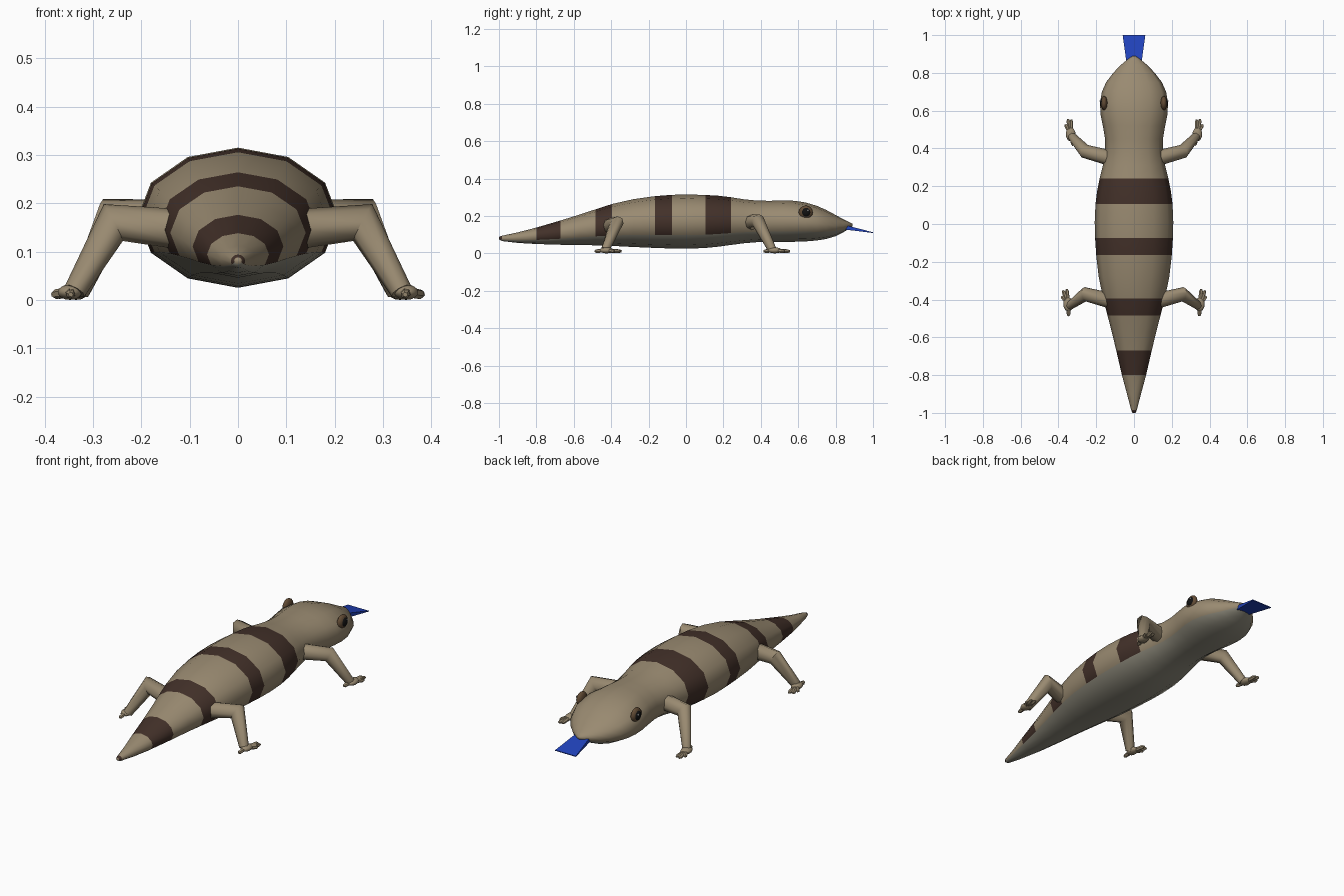
import bpy, bmesh, math
from mathutils import Vector, Matrix

if "Cube" in bpy.data.objects:
    bpy.data.objects.remove(bpy.data.objects["Cube"])


def material(name, rgb):
    m = bpy.data.materials.new(name)
    m.diffuse_color = (*rgb, 1)
    m.use_nodes = True
    m.node_tree.nodes["Principled BSDF"].inputs["Base Color"].default_value = m.diffuse_color
    return m


TAN = material("tan skin", (0.32, 0.255, 0.165))
BELLY = material("belly skin", (0.27, 0.255, 0.20))
BROWN = material("brown band", (0.055, 0.03, 0.022))
BLUE = material("blue tongue", (0.015, 0.055, 0.50))
BLACK = material("pupil black", (0.006, 0.006, 0.006))
RIM = material("eye rim", (0.12, 0.07, 0.035))
WHITE = material("eye glint", (0.9, 0.9, 0.9))


def finish(name, bm, mats, smooth=True):
    bmesh.ops.recalc_face_normals(bm, faces=bm.faces)
    me = bpy.data.meshes.new(name)
    bm.to_mesh(me)
    bm.free()
    for m in mats:
        me.materials.append(m)
    for p in me.polygons:
        p.use_smooth = smooth
    ob = bpy.data.objects.new(name, me)
    bpy.context.collection.objects.link(ob)
    return ob


def loft(bm, rings, pick=lambda i, j: 0):
    vs = [[bm.verts.new(p) for p in r] for r in rings]
    n = len(vs[0])
    for i in range(len(vs) - 1):
        for j in range(n):
            k = (j + 1) % n
            f = bm.faces.new((vs[i][j], vs[i][k], vs[i + 1][k], vs[i + 1][j]))
            f.material_index = pick(i, j)
    bm.faces.new(vs[0])
    bm.faces.new(vs[-1])


def tube(bm, pts, radii, n=8):
    """Tapered tube through points with mitred joints."""
    pts = [Vector(p) for p in pts]
    d = [(b - a).normalized() for a, b in zip(pts, pts[1:])]
    u = d[0].orthogonal().normalized()
    rings = []
    for i, (p, r) in enumerate(zip(pts, radii)):
        prev, nxt = d[max(i - 1, 0)], d[min(i, len(d) - 1)]
        t = (prev + nxt).normalized()
        v = prev.cross(u)
        ring = []
        for k in range(n):
            a = math.tau * k / n
            o = (u * math.cos(a) + v * math.sin(a)) * r
            ring.append(p + o - prev * (o.dot(t) / prev.dot(t)))
        rings.append(ring)
        u = prev.rotation_difference(nxt) @ u
    loft(bm, rings)


def ball(bm, loc, size, seg=12):
    bmesh.ops.create_uvsphere(bm, u_segments=seg, v_segments=8, radius=1,
                              matrix=Matrix.Translation(loc) @ Matrix.Diagonal((*size, 1)))


# body stations: y, half width, top z, bottom z
S = [(-1.0, .008, .088, .074), (-.985, .015, .094, .066), (-.90, .037, .112, .056),
     (-.80, .064, .138, .050), (-.67, .094, .176, .046), (-.57, .118, .207, .045),
     (-.485, .140, .235, .043), (-.395, .163, .264, .040), (-.28, .187, .290, .034),
     (-.165, .200, .306, .029), (-.075, .206, .313, .026), (.01, .208, .315, .025),
     (.105, .204, .312, .029), (.175, .195, .308, .036), (.24, .182, .300, .045),
     (.31, .165, .289, .054), (.38, .152, .282, .060), (.45, .153, .281, .061),
     (.52, .165, .283, .061), (.58, .177, .281, .062), (.64, .180, .272, .064),
     (.70, .170, .254, .069), (.75, .148, .232, .077), (.80, .110, .205, .092),
     (.84, .072, .183, .112), (.87, .036, .169, .130), (.89, .008, .158, .145)]
BANDS = [(-1.0, -.98), (-.80, -.67), (-.485, -.395), (-.165, -.075), (.105, .24)]


def skin(i, j):
    if 4 <= j <= 7:
        return 1
    y = (S[i][0] + S[i + 1][0]) / 2
    return 2 if any(a < y < b for a, b in BANDS) else 0


bm = bmesh.new()
loft(bm, [[(w * math.sin(math.tau * k / 12), y,
            (t + b) / 2 + (t - b) / 2 * math.cos(math.tau * k / 12)) for k in range(12)]
          for y, w, t, b in S], skin)
finish("body", bm, [TAN, BELLY, BROWN])

# tongue: wedge that widens and thins toward the tip
bm = bmesh.new()
loft(bm, [[(-w, y, z + h), (w, y, z + h), (w, y, z - h), (-w, y, z - h)]
          for y, w, z, h in [(.82, .035, .145, .014), (1.0, .06, .111, .002)]])
finish("tongue", bm, [BLUE], smooth=False)

# legs: shoulder, knee, ankle, foot centre, toe tips
LEGS = {
    "front": [(.11, .345, .165), (.26, .385, .172), (.328, .462, .018), (.335, .475),
              [(.332, .553), (.350, .556), (.364, .527), (.322, .415)]],
    "hind": [(.11, -.41, .145), (.258, -.372, .160), (.338, -.432, .018), (.348, -.425),
             [(.356, -.344), (.376, -.352), (.383, -.382), (.346, -.488)]],
}
for label, (hip, knee, ankle, foot, toes) in LEGS.items():
    for side, s in (("right", 1), ("left", -1)):
        bm = bmesh.new()
        tube(bm, [(s * x, y, z) for x, y, z in (hip, knee, ankle)], (.042, .036, .023))
        ball(bm, (s * foot[0], foot[1], .016), (.026, .038, .016), 10)
        for x, y in toes:
            tip = Vector((s * x, y, .011))
            base = Vector((s * foot[0], foot[1], .016))
            tube(bm, [base, base.lerp(tip, .85), tip], (.011, .010, .005), 6)
        ob = finish(f"{label}_leg_{side}", bm, [TAN])
        bpy.ops.object.select_all(action='DESELECT')
        ob.select_set(True)
        bpy.context.view_layer.objects.active = ob
        bpy.ops.object.shade_smooth_by_angle(angle=math.radians(50))

# eyes: rim, pupil and glint
for side, s in (("right", 1), ("left", -1)):
    for part, x, y, z, size, mat in (
            ("rim", .158, .64, .22, (.018, .038, .036), RIM),
            ("pupil", .166, .642, .22, (.015, .025, .025), BLACK),
            ("glint", .178, .652, .229, (.004, .005, .005), WHITE)):
        bm = bmesh.new()
        ball(bm, (s * x, y, z), size)
        finish(f"eye_{part}_{side}", bm, [mat])
